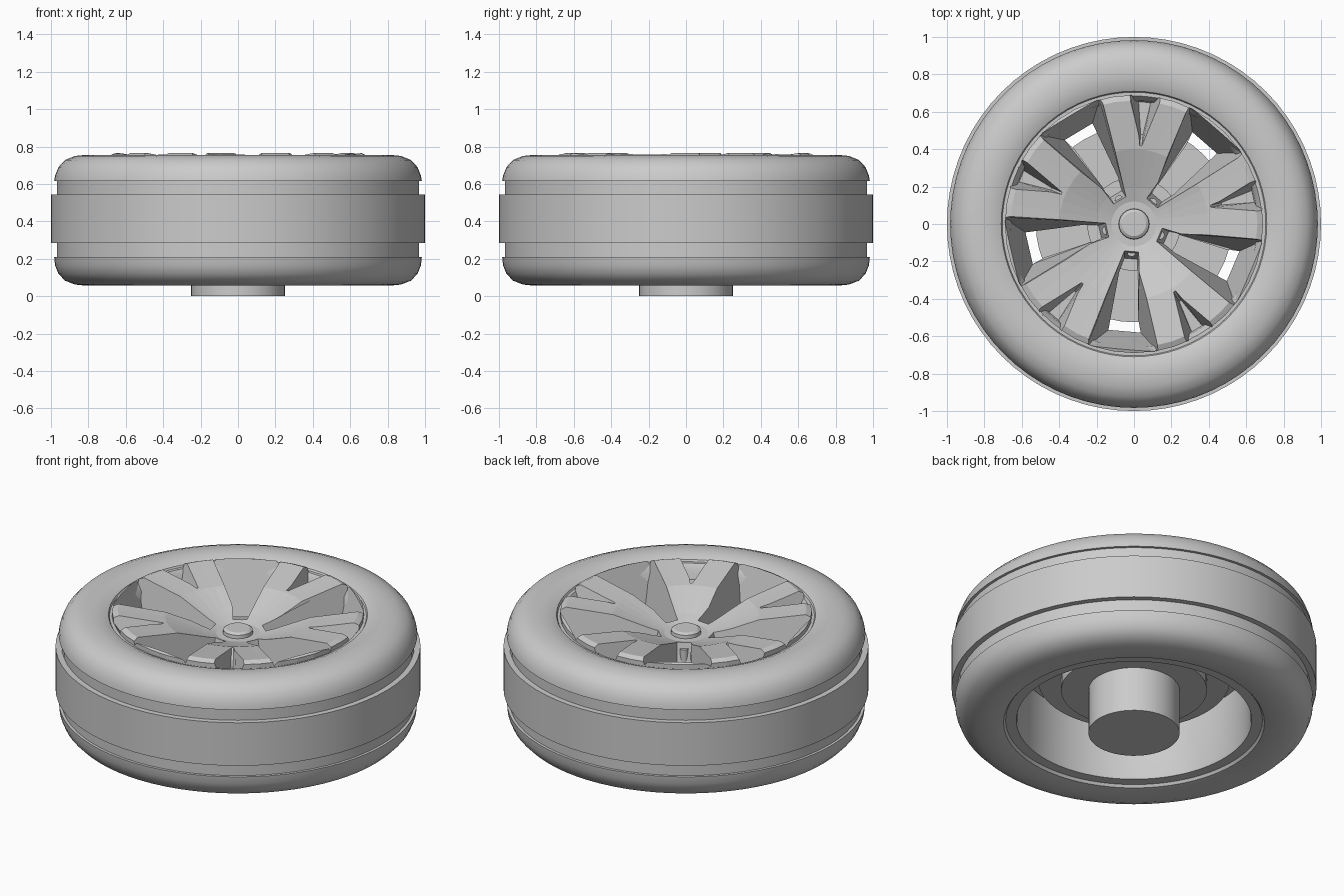
import bpy, bmesh
from math import sin, cos, pi, radians

cube = bpy.data.objects.get("Cube")
if cube:
    bpy.data.objects.remove(cube, do_unlink=True)

grey = bpy.data.materials.new("light_grey")
grey.use_nodes = True
grey.diffuse_color = (0.6, 0.6, 0.6, 1)
grey.node_tree.nodes["Principled BSDF"].inputs["Base Color"].default_value = (0.6, 0.6, 0.6, 1)


def finish(name, bm, smooth=None):
    bmesh.ops.remove_doubles(bm, verts=bm.verts, dist=1e-5)
    bmesh.ops.recalc_face_normals(bm, faces=bm.faces)
    mesh = bpy.data.meshes.new(name)
    bm.to_mesh(mesh)
    bm.free()
    mesh.materials.append(grey)
    obj = bpy.data.objects.new(name, mesh)
    bpy.context.collection.objects.link(obj)
    if smooth:
        bpy.ops.object.select_all(action="DESELECT")
        obj.select_set(True)
        bpy.context.view_layer.objects.active = obj
        bpy.ops.object.shade_smooth_by_angle(angle=radians(smooth))
    return obj


def lathe(name, profile, steps=72, closed=False, smooth=30):
    """Spin a (radius, height) profile around the wheel axis."""
    bm = bmesh.new()
    verts = [bm.verts.new((r, 0, z)) for r, z in profile]
    edges = [bm.edges.new(pair) for pair in zip(verts, verts[1:])]
    if closed:
        edges.append(bm.edges.new((verts[-1], verts[0])))
    bmesh.ops.spin(bm, geom=verts + edges, cent=(0, 0, 0), axis=(0, 0, 1),
                   angle=2 * pi, steps=steps, use_merge=True)
    return finish(name, bm, smooth)


def drum(name, radius, low, high):
    return lathe(name, [(0, low), (radius, low), (radius, high), (0, high)], 48)


def wedges(name, angles, low, high):
    """Tapered blocks; low and high are (z, [(radius, half width), ...])."""
    bm = bmesh.new()
    for a in angles:
        rings = []
        for z, ends in (low, high):
            (r0, w0), (r1, w1) = ends
            rings.append([bm.verts.new((r * cos(a) - t * sin(a), r * sin(a) + t * cos(a), z))
                          for r, t in ((r0, -w0), (r1, -w1), (r1, w1), (r0, w0))])
        bottom, top = rings
        bm.faces.new(bottom[::-1])
        bm.faces.new(top)
        for i in range(4):
            j = (i + 1) % 4
            bm.faces.new((bottom[i], bottom[j], top[j], top[i]))
    return finish(name, bm)


def cut(obj, cutter):
    mod = obj.modifiers.new("cut", "BOOLEAN")
    mod.operation = "DIFFERENCE"
    mod.solver = "EXACT"
    mod.object = cutter
    bpy.context.view_layer.update()
    graph = bpy.context.evaluated_depsgraph_get()
    result = bpy.data.meshes.new_from_object(obj.evaluated_get(graph))
    obj.modifiers.clear()
    obj.data = result
    bpy.data.objects.remove(cutter, do_unlink=True)


# Tyre with rounded shoulders and two tread grooves
lathe("tyre", [
    (0.69, 0.70), (0.71, 0.735), (0.75, 0.752), (0.81, 0.756), (0.87, 0.75),
    (0.925, 0.728), (0.96, 0.69), (0.978, 0.645), (0.983, 0.615), (0.967, 0.615),
    (0.967, 0.545), (1, 0.545), (1, 0.285), (0.967, 0.285), (0.967, 0.21),
    (0.983, 0.21), (0.978, 0.165), (0.96, 0.12), (0.925, 0.083), (0.87, 0.062),
    (0.81, 0.056), (0.75, 0.058), (0.715, 0.065), (0.70, 0.085)], closed=True)

# Rim barrel with a flat flange on the inner side
lathe("rim_barrel", [
    (0.71, 0.08), (0.645, 0.08), (0.64, 0.10), (0.63, 0.45), (0.66, 0.69),
    (0.685, 0.725), (0.71, 0.725)], closed=True)

# Dished wheel face cut into five spokes
face = lathe("spokes", [
    (0, 0.45), (0.64, 0.45), (0.69, 0.70), (0.69, 0.752), (0.66, 0.765),
    (0.40, 0.725), (0.20, 0.65), (0.12, 0.625), (0, 0.625)], 40, smooth=None)
windows = [radians(-95 + 72 * k) for k in range(5)]
cut(face, wedges("window_cutter", windows,
                 (0.40, [(0.20, 0.035), (0.56, 0.07)]),
                 (0.80, [(0.11, 0.04), (0.685, 0.205)])))

# Shallow V notch dividing the end of each spoke
notches = [a + radians(36) for a in windows]
cut(face, wedges("notch_cutter", notches,
                 (0.64, [(0.48, 0.006), (0.67, 0.035)]),
                 (0.78, [(0.385, 0.006), (0.70, 0.095)])))

# Hub cap and wheel bolts
lathe("hub_cap", [(0, 0.60), (0.085, 0.60), (0.08, 0.645), (0.065, 0.655), (0, 0.655)], 24)
for i, a in enumerate(windows):
    bolt = drum(f"wheel_bolt_{i + 1}", 0.024, 0.45, 0.60)
    bolt.location = (0.15 * cos(a), 0.15 * sin(a), 0)

# Brake disc, mounting plate and axle
drum("brake_disc", 0.525, 0.33, 0.39)
drum("mounting_plate", 0.40, 0.27, 0.34)
drum("axle", 0.25, 0, 0.46)
